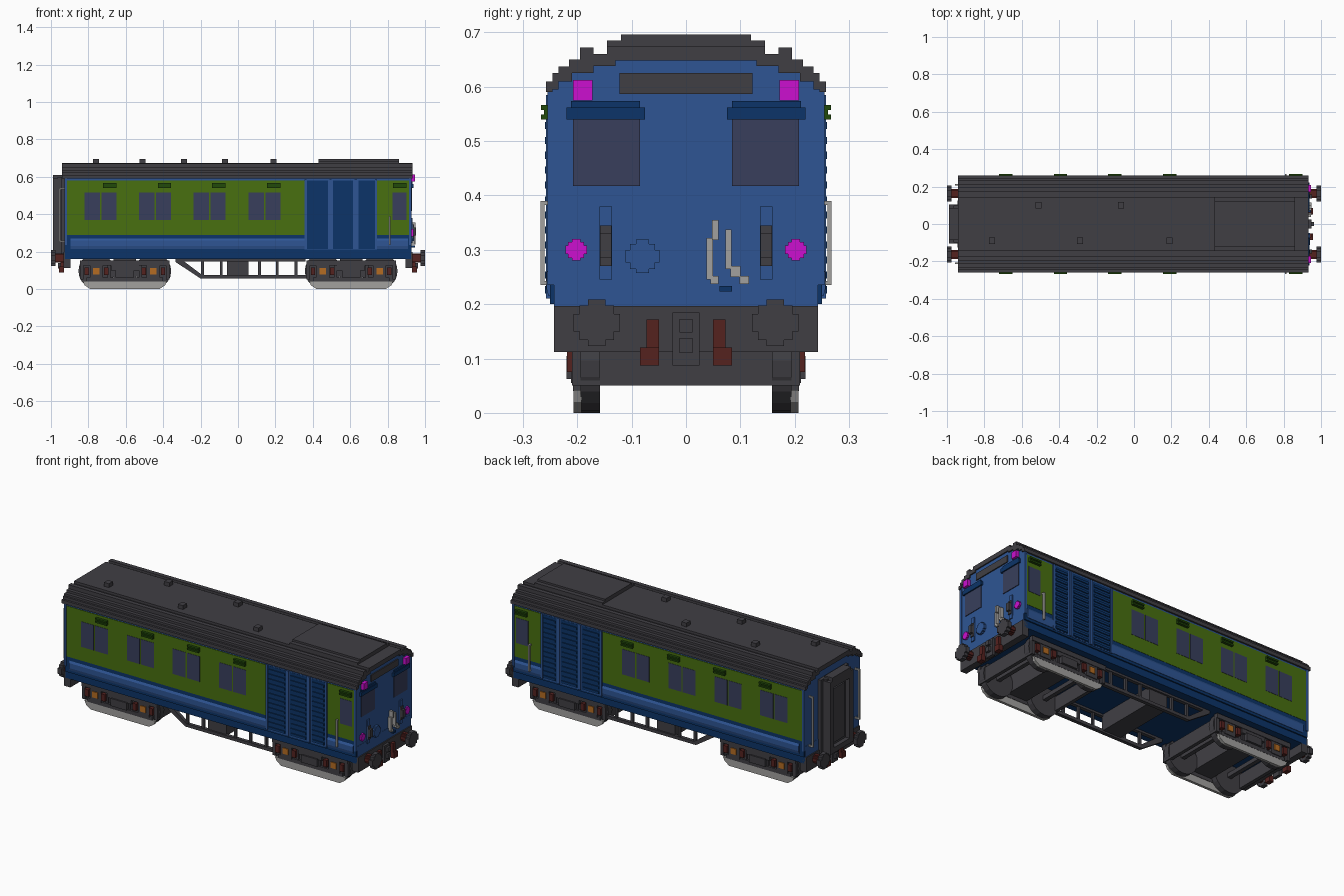
import bpy, bmesh, math
from mathutils import Vector

if "Cube" in bpy.data.objects:
    bpy.data.objects.remove(bpy.data.objects["Cube"], do_unlink=True)


def material(name, hexcol):
    lin = []
    for i in (0, 2, 4):
        c = int(hexcol[i:i + 2], 16) / 255
        lin.append(c / 12.92 if c <= 0.04045 else ((c + 0.055) / 1.055) ** 2.4)
    m = bpy.data.materials.new(name)
    m.use_nodes = True
    m.diffuse_color = (*lin, 1)
    bsdf = m.node_tree.nodes["Principled BSDF"]
    bsdf.inputs["Base Color"].default_value = (*lin, 1)
    bsdf.inputs["Roughness"].default_value = 0.8
    return m


GREY = material("dark grey", "403F44")
BLUE = material("blue", "2E5594")
NAVY = material("navy blue", "0C3468")
GREEN = material("green", "487010")
DGREEN = material("dark green", "214A0A")
GLASS = material("window grey", "383F5C")
SILVER = material("light grey", "A2A19F")
RED = material("rust red", "55221F")
ORANGE = material("orange", "B56C22")
PINK = material("magenta", "CC10D0")


def finish(name, bm, mat, mirror):
    bmesh.ops.recalc_face_normals(bm, faces=bm.faces)
    me = bpy.data.meshes.new(name)
    bm.to_mesh(me)
    bm.free()
    me.materials.append(mat)
    ob = bpy.data.objects.new(name, me)
    bpy.context.collection.objects.link(ob)
    if mirror:
        mod = ob.modifiers.new("mirror", 'MIRROR')
        mod.use_axis = (False, True, False)
        mod.use_mirror_merge = False
    return ob


def boxes(name, mat, items, mirror=False):
    """Boxes given as (x0, x1, y0, y1, z0, z1)."""
    bm = bmesh.new()
    for x0, x1, y0, y1, z0, z1 in items:
        geo = bmesh.ops.create_cube(bm, size=1)
        for v in geo["verts"]:
            v.co = Vector(((x0 + x1) / 2 + v.co.x * (x1 - x0),
                           (y0 + y1) / 2 + v.co.y * (y1 - y0),
                           (z0 + z1) / 2 + v.co.z * (z1 - z0)))
    return finish(name, bm, mat, mirror)


def prisms(name, mat, items, mirror=False):
    """Outlines extruded along x or y: (outline, axis, start, end)."""
    bm = bmesh.new()
    for pts, axis, a, b in items:
        place = (lambda p: (a, *p)) if axis == "x" else (lambda p: (p[0], a, p[1]))
        face = bm.faces.new([bm.verts.new(place(p)) for p in pts])
        out = bmesh.ops.extrude_face_region(bm, geom=[face])
        d = Vector((b - a, 0, 0)) if axis == "x" else Vector((0, b - a, 0))
        bmesh.ops.translate(bm, vec=d, verts=[v for v in out["geom"] if isinstance(v, bmesh.types.BMVert)])
    return finish(name, bm, mat, mirror)


def stepped_disc(cu, cv, r, k=(0.38, 0.74)):
    """Blocky circle outline."""
    s, m = k[0] * r, k[1] * r
    q = [(r, s), (m, s), (m, m), (s, m), (s, r)]
    pts = q + [(-u, v) for u, v in reversed(q)]
    pts += [(-u, -v) for u, v in q] + [(u, -v) for u, v in reversed(q)]
    return [(cu + u, cv + v) for u, v in pts]


def arch(steps):
    """Stepped half outline (y, z) from the eaves up, mirrored to a full arch."""
    half, z = [], None
    for y, top in steps:
        if z is not None:
            half.append((y, z))
        half.append((y, top))
        z = top
    return half + [(-y, z) for y, z in reversed(half)]


# Body shell and roof
inner = [(0.246, 0.595), (0.235, 0.61), (0.21, 0.625), (0.17, 0.638), (0.13, 0.648)]
outer = [(0.258, 0.61), (0.246, 0.625), (0.235, 0.637), (0.215, 0.65),
         (0.195, 0.672), (0.17, 0.66), (0.145, 0.674)]
prisms("body", BLUE, [([(-0.249, 0.25), (0.249, 0.25)] + arch([(0.249, 0.59)] + inner), "x", -0.927, 0.927)])
prisms("roof", GREY, [(arch([(0.258, 0.59)] + outer) + arch([(0.246, 0.59)] + inner)[::-1], "x", -0.94, 0.934)])
boxes("lower_body", NAVY, [(-0.925, 0.925, -0.243, 0.243, 0.16, 0.25)])
boxes("lower_side_strip", NAVY, [(-0.925, 0.925, 0.24, 0.2505, 0.2, 0.292)], True)
boxes("corner_posts", BLUE, [(x, x + 0.014, 0.24, 0.255, 0.235, 0.59) for x in (-0.928, 0.914)], True)
boxes("end_lower_panels", BLUE, [(x, x + 0.012, -0.243, 0.243, 0.195, 0.26) for x in (-0.928, 0.916)])
prisms("sill_moulding", BLUE, [([(0.24, 0.215), (0.253, 0.215), (0.257, 0.23), (0.257, 0.258), (0.246, 0.277)],
                              "x", a, b) for a, b in ((-0.895, 0.355), (0.74, 0.91))], True)
boxes("roof_hatch", GREY, [(0.43, 0.86, -0.145, 0.145, 0.66, 0.685), (0.43, 0.86, -0.12, 0.12, 0.68, 0.696)])
boxes("roof_vents", GREY, [(x - 0.016, x + 0.016, y - 0.018, y + 0.018, 0.66, 0.696)
                           for x, y in ((-0.76, -0.09), (-0.51, 0.1), (-0.29, -0.09), (-0.07, 0.1), (0.19, -0.09))])

# Side panels, windows and small vents
boxes("green_side_panels", GREEN, [(-0.925, 0.355, 0.245, 0.252, 0.29, 0.58),
                                   (0.74, 0.914, 0.245, 0.252, 0.29, 0.58)], True)
pairs = [-0.735, -0.443, -0.152, 0.142]
panes = [(x + s - 0.041, x + s + 0.041, 0.25, 0.2535, 0.37, 0.515) for x in pairs for s in (-0.045, 0.045)]
panes.append((0.825, 0.902, 0.25, 0.2535, 0.37, 0.515))
boxes("side_windows", GLASS, panes, True)
vents = [x + 0.05 for x in pairs] + [0.865]
boxes("side_vent_hoods", DGREEN, [(x - 0.036, x + 0.036, 0.25, 0.267, z, z + 0.009)
                                  for x in vents for z in (0.54, 0.557)], True)
boxes("side_vent_backs", DGREEN, [(x - 0.036, x + 0.036, 0.25, 0.261, 0.54, 0.566) for x in vents], True)

# Louvred grilles
boxes("grille_backing", BLUE, [(0.355, 0.74, 0.245, 0.2525, 0.21, 0.585)], True)
columns = [(0.368, 0.482), (0.508, 0.615), (0.645, 0.732)]
boxes("grille_recesses", NAVY, [(a, b, 0.25, 0.2535, 0.215, 0.58) for a, b in columns], True)
boxes("grille_slats", NAVY, [(a + 0.006, b - 0.006, 0.25, 0.259, z, z + 0.013)
                             for a, b in columns for z in [0.22 + 0.0275 * i for i in range(13)]], True)
boxes("grille_posts", BLUE, [(x - 0.006, x + 0.006, 0.25, 0.258, 0.21, 0.585) for x in (0.361, 0.495, 0.63, 0.738)], True)

# Handrails
boxes("cab_handrails", SILVER, [(0.806, 0.816, 0.26, 0.268, 0.235, 0.39),
                                (0.806, 0.816, 0.25, 0.265, 0.235, 0.243),
                                (0.806, 0.816, 0.25, 0.265, 0.382, 0.39)], True)
boxes("rear_handrails", SILVER, [(-0.957, -0.948, 0.205, 0.214, 0.25, 0.54),
                                 (-0.95, -0.925, 0.205, 0.214, 0.25, 0.259),
                                 (-0.95, -0.925, 0.205, 0.214, 0.531, 0.54)], True)

# Cab end
boxes("cab_windows", GLASS, [(0.926, 0.931, 0.085, 0.208, 0.417, 0.54)], True)
boxes("cab_visors", NAVY, [(0.926, 0.938, 0.075, 0.22, 0.54, 0.562),
                           (0.926, 0.934, 0.085, 0.212, 0.56, 0.574)], True)
boxes("header_panel", GREY, [(0.926, 0.933, -0.122, 0.122, 0.587, 0.625)])
boxes("upper_lamps", PINK, [(0.926, 0.947, 0.172, 0.208, 0.575, 0.612)], True)
prisms("lower_lamps", PINK, [(stepped_disc(0.202, 0.3, 0.02), "x", 0.926, 0.938)], True)
boxes("lamp_bracket_plates", BLUE, [(0.926, 0.934, 0.136, 0.159, 0.245, 0.38)], True)
boxes("lamp_brackets", GREY, [(0.93, 0.94, 0.137, 0.158, 0.27, 0.345),
                              (0.93, 0.953, 0.137, 0.158, 0.285, 0.33)], True)
prisms("round_cover", BLUE, [(stepped_disc(-0.08, 0.288, 0.031), "x", 0.926, 0.942)])
boxes("cab_pipes", SILVER, [(0.926, 0.95, 0.048, 0.06, 0.318, 0.355), (0.926, 0.946, 0.038, 0.05, 0.245, 0.322),
                            (0.926, 0.946, 0.045, 0.06, 0.237, 0.252), (0.926, 0.948, 0.073, 0.084, 0.265, 0.337),
                            (0.926, 0.948, 0.082, 0.1, 0.25, 0.27), (0.926, 0.948, 0.098, 0.116, 0.237, 0.252)])
boxes("pipe_socket", NAVY, [(0.926, 0.945, 0.062, 0.085, 0.223, 0.233)])

# Gangway connection at the rear end
boxes("gangway", GREY, [(-0.945, -0.925, -0.125, 0.125, 0.175, 0.6), (-0.965, -0.94, -0.1, 0.1, 0.175, 0.6),
                        (-0.99, -0.94, -0.105, -0.07, 0.175, 0.59), (-0.99, -0.94, 0.07, 0.105, 0.175, 0.59),
                        (-0.99, -0.94, -0.085, 0.085, 0.55, 0.61), (-0.99, -0.94, -0.1, 0.1, 0.175, 0.205)])
boxes("gangway_door", GREY, [(-0.972, -0.96, -0.052, 0.052, 0.22, 0.53)])

# Headstocks, buffers, couplings and hoses, at both ends
grey, red, heads, shanks = [], [], [], []
for s in (-1, 1):
    def span(a, b):
        return tuple(sorted((s * a, s * b)))
    grey += [(*span(0.895, 0.934), 0, 0.243, 0.112, 0.197), (*span(0.93, 0.948), 0, 0.025, 0.087, 0.185),
             (*span(0.94, 0.962), 0, 0.012, 0.11, 0.138), (*span(0.94, 0.962), 0, 0.012, 0.148, 0.173)]
    red += [(*span(0.93, 0.95), 0.05, 0.073, 0.11, 0.172), (*span(0.93, 0.957), 0.05, 0.085, 0.087, 0.12)]
    heads.append((stepped_disc(0.164, 0.166, 0.043), "x", *span(0.975, 1.0)))
    shanks.append((stepped_disc(0.164, 0.166, 0.024), "x", *span(0.93, 0.98)))
boxes("headstocks_and_couplings", GREY, grey, True)
boxes("brake_hoses", RED, red, True)
prisms("buffer_heads", GREY, heads, True)
prisms("buffer_shanks", RED, shanks, True)

# Bogies
for label, cx in (("rear", -0.605), ("cab", 0.605)):
    frame = [(cx - 0.24, cx + 0.24, 0.19, 0.215, 0.125, 0.152), (cx - 0.205, cx + 0.205, 0.19, 0.208, 0.04, 0.062),
             (cx - 0.05, cx + 0.05, 0.19, 0.22, 0.062, 0.105), (cx - 0.075, cx + 0.075, 0.19, 0.212, 0.1, 0.13),
             (cx - 0.06, cx + 0.06, 0, 0.2, 0.06, 0.165)]
    for s in (-1, 1):
        ax = cx + s * 0.152
        frame += [(ax - 0.035, ax + 0.035, 0.19, 0.212, 0.055, 0.13),
                  (cx + s * 0.23 - 0.01, cx + s * 0.23 + 0.01, 0, 0.21, 0.05, 0.13),
                  (cx + s * 0.085 - 0.008, cx + s * 0.085 + 0.008, 0.19, 0.205, 0.05, 0.13),
                  (ax - 0.012, ax + 0.012, 0, 0.19, 0.083, 0.107)]
    boxes(label + "_bogie_frame", GREY, frame, True)
    axles = [cx - 0.152, cx + 0.152]
    boxes(label + "_axle_boxes", ORANGE, [(a - 0.017, a + 0.017, 0.2, 0.217, 0.078, 0.112) for a in axles], True)
    boxes(label + "_springs", RED, [(a + d - 0.012, a + d + 0.012, 0.195, 0.219, 0.075, 0.115)
                                    for a in axles for d in (-0.052, 0.052)], True)
    prisms(label + "_wheels", GREY, [([(a + 0.096 * math.cos(math.tau * i / 20), 0.096 + 0.096 * math.sin(math.tau * i / 20))
                                      for i in range(20)], "y", 0.158, 0.194) for a in axles], True)
    prisms(label + "_bogie_guard", SILVER, [([(cx - 0.185, 0), (cx + 0.185, 0), (cx + 0.215, 0.02),
                                             (cx + 0.225, 0.042), (cx - 0.225, 0.042), (cx - 0.215, 0.02)],
                                            "y", 0.192, 0.207)], True)

# Underframe truss and equipment box
prisms("truss_brace", GREY, [([(-0.335, 0.16), (-0.305, 0.16), (-0.19, 0.074), (0.37, 0.074),
                              (0.37, 0.056), (-0.2, 0.056), (-0.335, 0.145)], "y", 0.175, 0.195)], True)
boxes("truss_posts", GREY, [(x - 0.007, x + 0.007, 0.178, 0.192, 0.06, 0.165) for x in (-0.19, -0.09, 0.115, 0.21, 0.31)], True)
boxes("truss_top_rail", GREY, [(-0.33, 0.36, 0.175, 0.195, 0.148, 0.163)], True)
boxes("equipment_box", GREY, [(-0.06, 0.055, -0.185, 0.185, 0.066, 0.165)])
